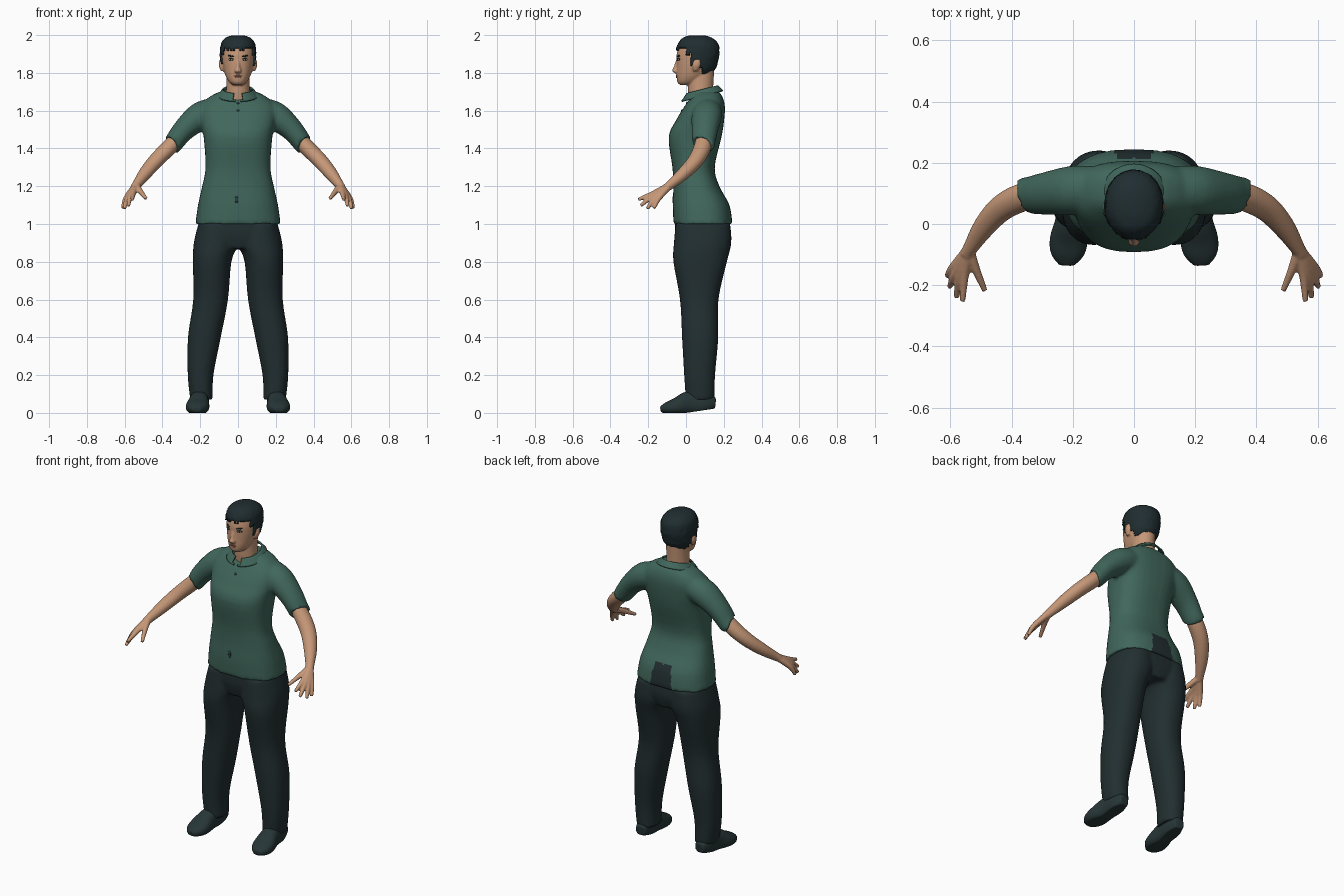
import bpy, bmesh, math, random
from mathutils import Vector, Quaternion
from mathutils.bvhtree import BVHTree

random.seed(4)
if "Cube" in bpy.data.objects:
    bpy.data.objects.remove(bpy.data.objects["Cube"])


def material(name, *rgb):
    mat = bpy.data.materials.new(name)
    mat.use_nodes = True
    mat.diffuse_color = (*rgb, 1)
    mat.node_tree.nodes["Principled BSDF"].inputs["Base Color"].default_value = (*rgb, 1)
    return mat


SKIN = material("skin", .56, .31, .185)
SHIRT = material("green cloth", .052, .135, .105)
TROUSERS = material("dark trousers", .016, .028, .03)
HAIR = material("black hair", .014, .026, .03)
SHOE = material("shoe leather", .02, .036, .037)
LIPS = material("lips", .36, .15, .1)
EYE = material("eye white", .6, .55, .5)
TRIM = material("dark green trim", .02, .05, .042)


def spline(sections, steps=4):
    """Smooth interpolation of (x, y, z, half width, half depth) sections."""
    pts = [Vector(s) for s in sections]
    out = []
    for i in range(len(pts) - 1):
        a, b, c, d = pts[max(i - 1, 0)], pts[i], pts[i + 1], pts[min(i + 2, len(pts) - 1)]
        for k in range(steps):
            t = k / steps
            out.append((2 * b + (c - a) * t + (2 * a - 5 * b + 4 * c - d) * t * t
                        + (3 * b - a - 3 * c + d) * t ** 3) / 2)
    return out + [pts[-1]]


def loft(bm, sections, upright=True, power=1.0, sides=32, cap=True):
    """Skin rings over sections, level when upright, else square to the path."""
    path = spline(sections)
    rings = []
    for i, s in enumerate(path):
        u, v = Vector((1, 0, 0)), Vector((0, 1, 0))
        if not upright:
            along = path[min(i + 1, len(path) - 1)].xyz - path[max(i - 1, 0)].xyz
            u = along.cross(Vector((0, 0, 1))).normalized()
            v = u.cross(along).normalized()
        ring = []
        for k in range(sides):
            ang = math.tau * k / sides
            c, n = math.cos(ang), math.sin(ang)
            c = math.copysign(abs(c) ** power, c)
            n = math.copysign(abs(n) ** power, n)
            ring.append(bm.verts.new(s.xyz + u * c * s[3] + v * n * s[4]))
        rings.append(ring)
    for lo, hi in zip(rings, rings[1:]):
        for k in range(sides):
            j = (k + 1) % sides
            bm.faces.new((lo[k], lo[j], hi[j], hi[k]))
    if cap:
        bm.faces.new(rings[0])
        bm.faces.new(rings[-1])


def finish(name, bm, *mats):
    bmesh.ops.recalc_face_normals(bm, faces=bm.faces)
    mesh = bpy.data.meshes.new(name)
    bm.to_mesh(mesh)
    bm.free()
    obj = bpy.data.objects.new(name, mesh)
    bpy.context.collection.objects.link(obj)
    for m in mats:
        mesh.materials.append(m)
    mesh.shade_smooth()
    return obj


def blend(name, parts, voxel, *mats, soften=4):
    """Fuse overlapping lofts into one soft surface."""
    bm = bmesh.new()
    for sections, upright, power in parts:
        loft(bm, sections, upright, power)
    obj = finish(name, bm)
    remesh = obj.modifiers.new("fuse", 'REMESH')
    remesh.mode = 'VOXEL'
    remesh.voxel_size = voxel
    smooth = obj.modifiers.new("soften", 'SMOOTH')
    smooth.iterations = soften
    deps = bpy.context.evaluated_depsgraph_get()
    obj.data = bpy.data.meshes.new_from_object(obj.evaluated_get(deps))
    obj.modifiers.clear()
    obj.data.materials.clear()
    for m in mats:
        obj.data.materials.append(m)
    obj.data.shade_smooth()
    return obj


def flip(sections):
    return [(-s[0], *s[1:]) for s in sections]


def both(sections, upright, power=1.0):
    return [(sections, upright, power), (flip(sections), upright, power)]


def decal(name, target, x, z, width, height, mat, roll=0, lift=0):
    """Thin oval plate laid on the front of a target."""
    mesh = target.data
    tree = BVHTree.FromPolygons([v.co for v in mesh.vertices],
                                [p.vertices[:] for p in mesh.polygons])
    spot, normal = tree.ray_cast(Vector((x, -1, z)), Vector((0, 1, 0)))[:2]
    bm = bmesh.new()
    bmesh.ops.create_uvsphere(bm, u_segments=16, v_segments=8, radius=1)
    bmesh.ops.scale(bm, vec=(width, .0035, height), verts=bm.verts)
    obj = finish(name, bm, mat)
    obj.location = spot + normal * lift
    obj.rotation_mode = 'QUATERNION'
    obj.rotation_quaternion = normal.to_track_quat('-Y', 'Z') @ Quaternion((0, 1, 0), roll)


# Shirt: torso and sleeves, with the trousers showing at the raised back hem
torso = [(0, .09, 1, .226, .156), (0, .08, 1.1, .212, .15), (0, .055, 1.2, .19, .122),
         (0, .04, 1.3, .172, .112), (0, .048, 1.46, .182, .14), (0, .075, 1.55, .2, .127),
         (0, .098, 1.62, .2, .108), (0, .11, 1.67, .155, .085), (0, .11, 1.7, .1, .065)]
sleeve = [(.12, .12, 1.6, .07, .07), (.2, .11, 1.57, .08, .075), (.285, .1, 1.5, .07, .06),
          (.34, .093, 1.43, .062, .052), (.35, .09, 1.42, .065, .053)]
shirt = blend("shirt", [(torso, True, .8)] + both(sleeve, False), .01, SHIRT, TROUSERS)
for p in shirt.data.polygons:
    c = p.center
    if c.y > .1 and c.z < 1.13 and abs(c.x) < .05 + (1.13 - c.z) * .2:
        p.material_index = 1

# Collar, sloping to the front and open there
bm = bmesh.new()
loft(bm, [(0, .085, 1.715, .082, .085), (0, .085, 1.68, .112, .112)], sides=48, cap=False)
for v in bm.verts:
    v.co.z += .25 * (v.co.y - .09)
gap = [f for f in bm.faces if f.calc_center_median().y < .05
       and abs(f.calc_center_median().x) < .02]
bmesh.ops.delete(bm, geom=gap, context='FACES')
collar = finish("collar", bm, SHIRT)
collar.modifiers.new("thickness", 'SOLIDIFY').thickness = .008

# Buttons and the small mark low on the front
for z in (1.64, 1.6):
    decal("button", shirt, 0, z, .007, .007, TRIM)
decal("shirt_mark", shirt, -.008, 1.13, .009, .02, TRIM)

# Trousers
leg = [(.11, .09, 1, .1, .145), (.117, .088, .9, .117, .152), (.137, .075, .8, .102, .142),
       (.145, .07, .6, .092, .102), (.178, .075, .4, .087, .096), (.198, .072, .2, .068, .082),
       (.193, .075, .07, .06, .076)]
pelvis = [(0, .09, .87, .1, .13), (0, .09, .95, .2, .148), (0, .085, 1.05, .2, .14)]
blend("trousers", both(leg, True, .9) + [(pelvis, True, .8)], .01, TROUSERS)

# Shoes, with flat soles and slightly raised heels
shoe = [(.195, .155, .05, .03, .03), (.2, .1, .055, .046, .06), (.205, .02, .055, .05, .062),
        (.213, -.05, .035, .062, .045), (.218, -.1, .025, .054, .032), (.22, -.135, .018, .025, .016)]
shoes = blend("shoes", both(shoe, False, .85), .007, SHOE, soften=3)
for v in shoes.data.vertices:
    v.co.z = max(v.co.z, max(v.co.y, 0) * .15)

# Arms and hands
arm = [(.3, .1, 1.47, .042, .04), (.37, .085, 1.4, .046, .042), (.435, .05, 1.335, .043, .039),
       (.49, -.01, 1.27, .036, .034), (.535, -.08, 1.21, .024, .025), (.545, -.1, 1.195, .025, .022)]
arms = both(arm, False)
fingers = [((.554, -.17, 1.163), (.56, -.253, 1.13)), ((.569, -.172, 1.152), (.58, -.24, 1.097)),
           ((.583, -.162, 1.142), (.602, -.205, 1.08)), ((.593, -.145, 1.135), (.61, -.17, 1.083)),
           ((.518, -.145, 1.175), (.487, -.217, 1.135))]
wrist = (.54, -.085, 1.205)
for base, tip in fingers:
    arms += both([(*wrist, .019, .019), (*base, .0145, .0145), (*tip, .009, .009)], False)
blend("arms", arms, .005, SKIN, soften=2)

# Head, neck, nose and ears
skull = [(0, .0, 1.735, .025, .03), (0, .01, 1.75, .045, .055), (0, .03, 1.78, .064, .08),
         (0, .05, 1.82, .078, .1), (0, .056, 1.86, .085, .106), (0, .06, 1.9, .087, .109),
         (0, .064, 1.95, .08, .097), (0, .06, 1.98, .056, .068), (0, .06, 1.993, .02, .03)]
neck = [(0, .085, 1.6, .075, .06), (0, .077, 1.7, .063, .066), (0, .08, 1.82, .06, .07)]
nose = [(0, -.04, 1.875, .008, .01), (0, -.05, 1.83, .012, .016), (0, -.054, 1.81, .019, .02),
        (0, -.046, 1.798, .012, .012)]
ear = [(.082, .05, 1.81, .009, .012), (.089, .055, 1.84, .013, .022), (.088, .058, 1.87, .01, .018)]
head = blend("head", [(skull, True, .95), (neck, True, 1), (nose, True, 1)] + both(ear, True),
             .005, SKIN, soften=3)

# Hair: a ragged shell over the skull, cut along a hairline with sideburns
bm = bmesh.new()
loft(bm, [(x, y, z + .006, a + .009, b + .008) for x, y, z, a, b in skull], power=.95, sides=72)


def hairline(y):
    if y < .0:
        return 1.93
    if y < .025:
        return 1.9
    if y < .075:
        return 1.845
    return 1.82 - (y - .075) * .8


bare = []
for f in bm.faces:
    c = f.calc_center_median()
    if c.z < hairline(c.y) + random.uniform(-.012, .008):
        bare.append(f)
bmesh.ops.delete(bm, geom=bare, context='FACES')
for v in bm.verts:
    v.co += Vector((v.co.x, v.co.y - .06, 0)) * random.uniform(-.015, .02)
hair = finish("hair", bm, HAIR)
thick = hair.modifiers.new("thickness", 'SOLIDIFY')
thick.thickness = .012

# Face details
for side, label in ((1, "left"), (-1, "right")):
    x = side * .037
    decal(label + "_eye_rim", head, x, 1.872, .017, .007, HAIR)
    decal(label + "_eye", head, x, 1.871, .013, .0045, EYE, lift=.0015)
    decal(label + "_pupil", head, x, 1.871, .005, .005, HAIR, lift=.003)
    decal(label + "_brow", head, x, 1.889, .02, .0045, HAIR, roll=-side * .15)
decal("upper_lip", head, 0, 1.784, .021, .004, LIPS)
decal("lower_lip", head, 0, 1.777, .017, .005, LIPS)
